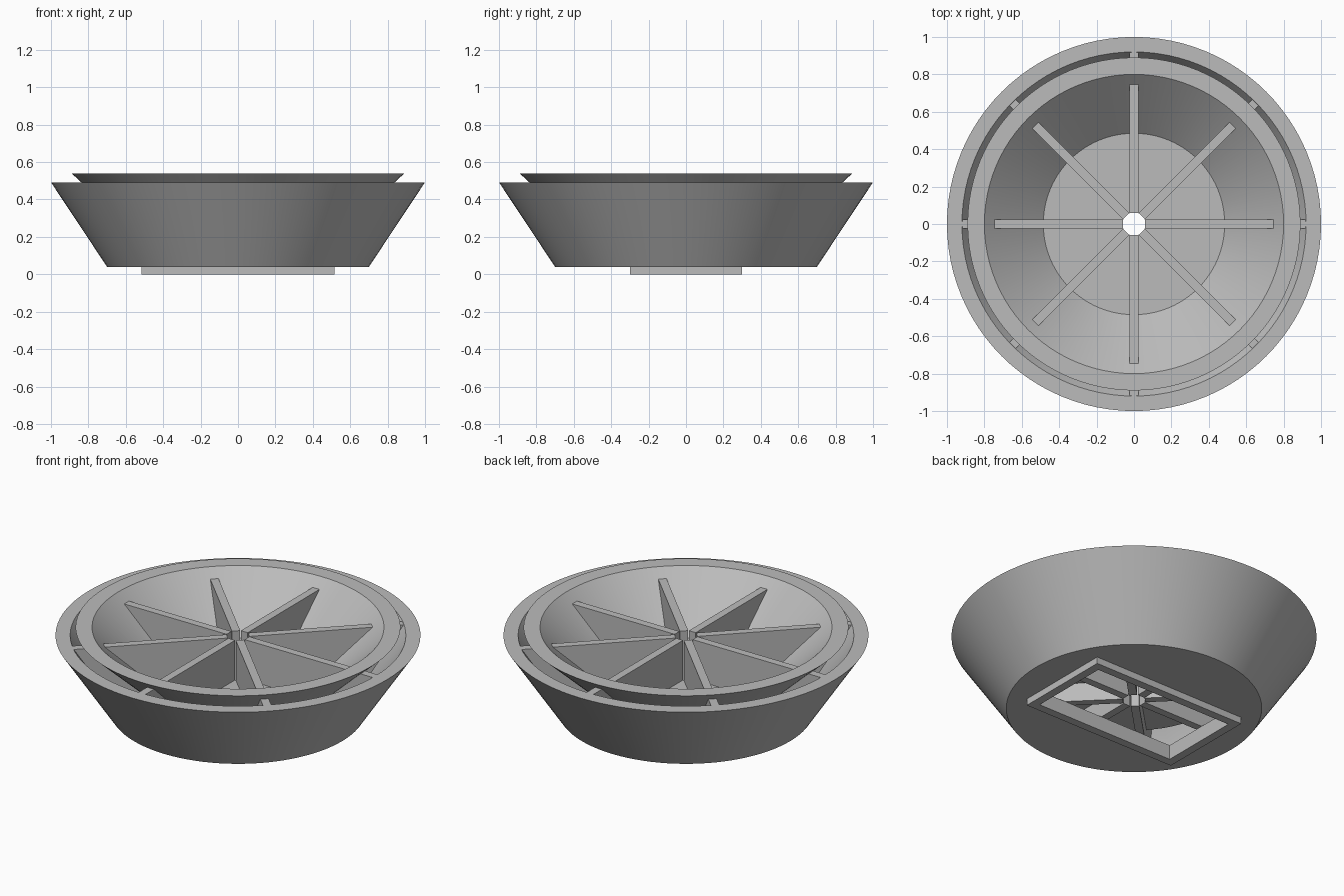
import bpy, bmesh, math

if "Cube" in bpy.data.objects:
    bpy.data.objects.remove(bpy.data.objects["Cube"])

SEG = 96
grey = bpy.data.materials.new("light_grey")
grey.diffuse_color = (0.5, 0.5, 0.5, 1)
grey.use_nodes = True
grey.node_tree.nodes["Principled BSDF"].inputs["Base Color"].default_value = grey.diffuse_color


def finish(name, bm, smooth=False):
    bmesh.ops.remove_doubles(bm, verts=bm.verts, dist=1e-5)
    bmesh.ops.recalc_face_normals(bm, faces=bm.faces)
    mesh = bpy.data.meshes.new(name)
    bm.to_mesh(mesh)
    bm.free()
    mesh.materials.append(grey)
    ob = bpy.data.objects.new(name, mesh)
    bpy.context.collection.objects.link(ob)
    if smooth:
        bpy.ops.object.select_all(action='DESELECT')
        ob.select_set(True)
        bpy.context.view_layer.objects.active = ob
        bpy.ops.object.shade_smooth_by_angle(angle=math.radians(30))
    return ob


def lathe(name, profile):
    """Spin a closed (radius, z) profile around the z axis."""
    bm = bmesh.new()
    rings = [[bm.verts.new((r * math.cos(2 * math.pi * i / SEG),
                            r * math.sin(2 * math.pi * i / SEG), z))
              for i in range(SEG)] for r, z in profile]
    for a, b in zip(rings, rings[1:] + rings[:1]):
        for i in range(SEG):
            j = (i + 1) % SEG
            bm.faces.new((a[i], a[j], b[j], b[i]))
    return finish(name, bm, True)


def rect_tube(name, outer, inner, z0, z1):
    """Rectangular frame with an open middle; outer and inner are half sizes."""
    bm = bmesh.new()
    corners = [(-1, -1), (1, -1), (1, 1), (-1, 1)]
    loops = [[bm.verts.new((sx * h[0], sy * h[1], z)) for sx, sy in corners]
             for h, z in ((outer, z0), (outer, z1), (inner, z1), (inner, z0))]
    for a, b in zip(loops, loops[1:] + loops[:1]):
        for i in range(4):
            j = (i + 1) % 4
            bm.faces.new((a[i], a[j], b[j], b[i]))
    return finish(name, bm)


# Conical outer shell wall
lathe("outer_shell", [(0.70, 0.04), (1.0, 0.492), (0.92, 0.492), (0.652, 0.088), (0.64, 0.04)])

# Base disc with a rectangular opening: outer circle bridged to the rectangle
OPEN = (0.465, 0.25)
bm = bmesh.new()
angles = [2 * math.pi * i / SEG for i in range(SEG)]
corner = math.atan2(OPEN[1], OPEN[0])
angles = sorted(angles + [corner, math.pi - corner, math.pi + corner, 2 * math.pi - corner])
rings = []
for z in (0.04, 0.088):
    circle, rect = [], []
    for a in angles:
        c, s = math.cos(a), math.sin(a)
        k = min(OPEN[0] / max(abs(c), 1e-9), OPEN[1] / max(abs(s), 1e-9))
        circle.append(bm.verts.new((0.655 * c, 0.655 * s, z)))
        rect.append(bm.verts.new((k * c, k * s, z)))
    rings += [circle, rect]
for a, b in ((0, 1), (1, 3), (3, 2), (2, 0)):
    for i in range(len(angles)):
        j = (i + 1) % len(angles)
        bm.faces.new((rings[a][i], rings[a][j], rings[b][j], rings[b][i]))
finish("base_plate", bm)

# Raised rectangular foot around the opening
rect_tube("foot_frame", (0.515, 0.30), OPEN, 0.0, 0.042)

# Inner bowl with a centre hole in its floor
lathe("inner_bowl", [(0.062, 0.25), (0.485, 0.25), (0.80, 0.54), (0.89, 0.54),
                     (0.52, 0.20), (0.062, 0.20)])

# Eight radial ribs joining hub, bowl and shell
profile = [(0.06, 0.088), (0.655, 0.088), (0.922, 0.49), (0.06, 0.49)]
for n in range(8):
    a = n * math.pi / 4
    c, s = math.cos(a), math.sin(a)
    bm = bmesh.new()
    sides = [[bm.verts.new((r * c - w * s, r * s + w * c, z)) for r, z in profile]
             for w in (-0.023, 0.023)]
    bm.faces.new(sides[0])
    bm.faces.new(sides[1])
    for i in range(4):
        j = (i + 1) % 4
        bm.faces.new((sides[0][i], sides[0][j], sides[1][j], sides[1][i]))
    finish("rib_%d" % (n + 1), bm)
